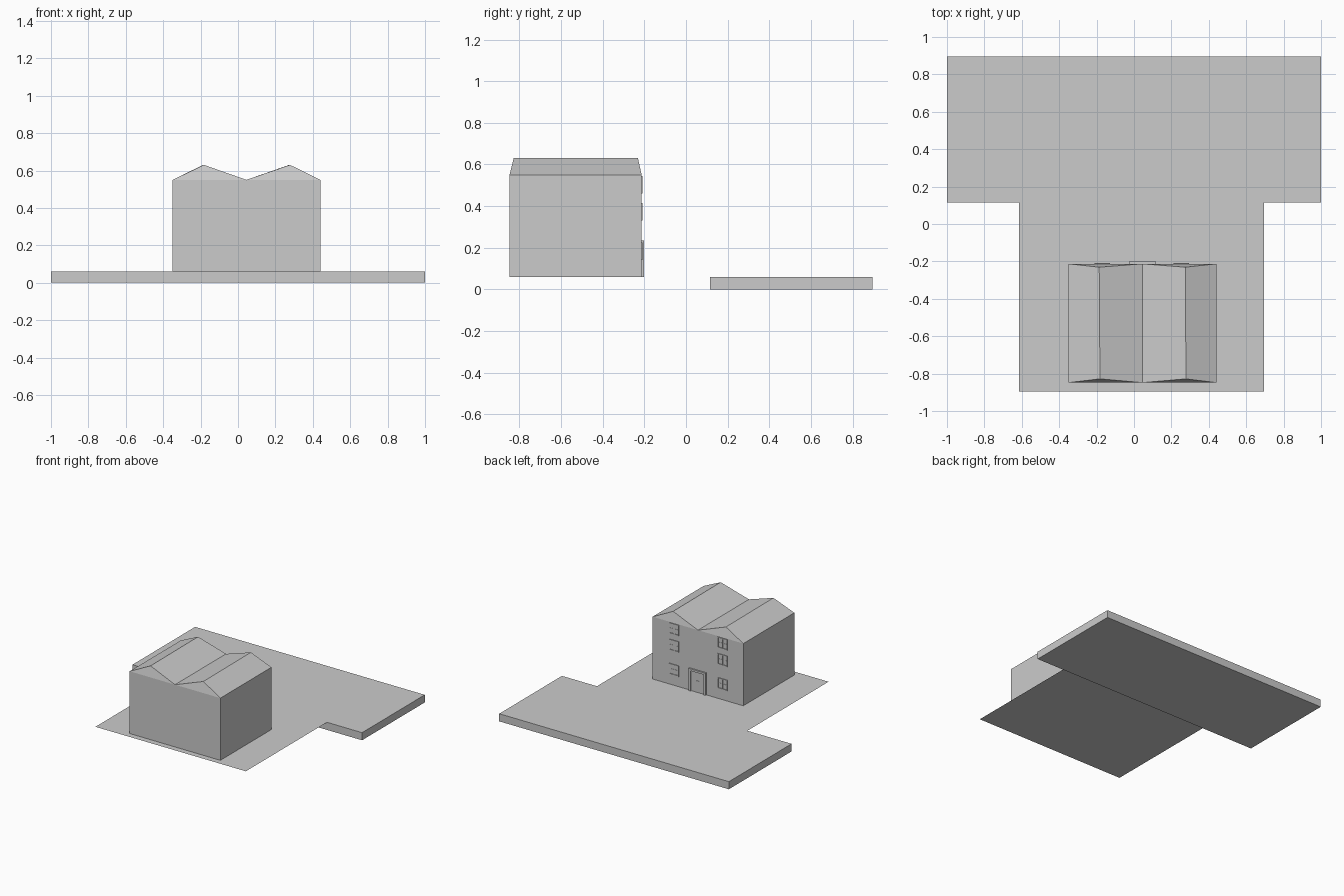
import bpy

if "Cube" in bpy.data.objects:
    bpy.data.objects.remove(bpy.data.objects["Cube"])

Z0, EAVE, RIDGE = 0.06, 0.55, 0.63
BACK = -0.213


def mesh_object(name, verts, faces):
    me = bpy.data.meshes.new(name)
    me.from_pydata(verts, [], faces)
    me.update()
    ob = bpy.data.objects.new(name, me)
    bpy.context.collection.objects.link(ob)
    return ob


def box(name, x0, x1, y0, y1, z0, z1):
    v = [(x, y, z) for z in (z0, z1) for y in (y0, y1) for x in (x0, x1)]
    f = [(0, 2, 3, 1), (4, 5, 7, 6), (0, 1, 5, 4),
         (1, 3, 7, 5), (3, 2, 6, 7), (2, 0, 4, 6)]
    return mesh_object(name, v, f)


def frame(name, x0, x1, z0, z1, t, depth, sill=True):
    # Raised border on the back wall
    y0, y1 = BACK - 0.002, BACK + depth
    box(name + "_left", x0, x0 + t, y0, y1, z0, z1)
    box(name + "_right", x1 - t, x1, y0, y1, z0, z1)
    box(name + "_top", x0 + t, x1 - t, y0, y1, z1 - t, z1)
    if sill:
        box(name + "_sill", x0 + t, x1 - t, y0, y1, z0, z0 + t)


# Pavement slab and the thin plot sheet
box("street_slab", -1, 1, 0.115, 0.895, 0, Z0)
mesh_object("plot", [(-0.615, -0.895, Z0), (0.695, -0.895, Z0),
                     (0.695, 0.117, Z0), (-0.615, 0.117, Z0)], [(0, 1, 2, 3)])

# House walls
L, R, M, FRONT = -0.35, 0.44, 0.045, -0.848
walls = [(x, y, z) for z in (Z0, EAVE)
         for x, y in ((L, FRONT), (R, FRONT), (R, BACK), (L, BACK))]
mesh_object("walls", walls, [(i, (i + 1) % 4, (i + 1) % 4 + 4, i + 4) for i in range(4)])

# Twin roofs with slightly hipped ends meeting in a valley
for side, a, b, r in (("left", L, M, -0.182), ("right", M, R, 0.278)):
    v = [(a, FRONT, EAVE), (b, FRONT, EAVE), (b, BACK, EAVE), (a, BACK, EAVE),
         (r, FRONT + 0.02, RIDGE), (r - 0.004, BACK - 0.018, RIDGE)]
    mesh_object(side + "_roof", v, [(0, 1, 4), (1, 2, 5, 4), (2, 3, 5), (3, 0, 4, 5)])

# Windows: two columns on three floors
for col, x in (("left", -0.212), ("right", 0.21)):
    for floor, z in enumerate((0.14, 0.33, 0.46)):
        n = f"window_{col}_{floor}"
        w, h, d = 0.084, 0.085, 0.005
        frame(n, x, x + w, z, z + h, 0.007, d)
        box(n + "_mullion", x + w / 2 - 0.003, x + w / 2 + 0.003,
            BACK - 0.002, BACK + 0.003, z + 0.007, z + h - 0.007)
        box(n + "_rail", x + 0.007, x + w - 0.007,
            BACK - 0.002, BACK + 0.002, z + h / 2 - 0.003, z + h / 2 + 0.003)

# Door with surround and letter plate
frame("door_frame", -0.028, 0.118, Z0, 0.235, 0.016, 0.012, sill=False)
box("door", -0.012, 0.102, BACK - 0.002, BACK + 0.003, Z0, 0.219)
box("door_plate", 0.028, 0.062, BACK, BACK + 0.006, 0.142, 0.152)
